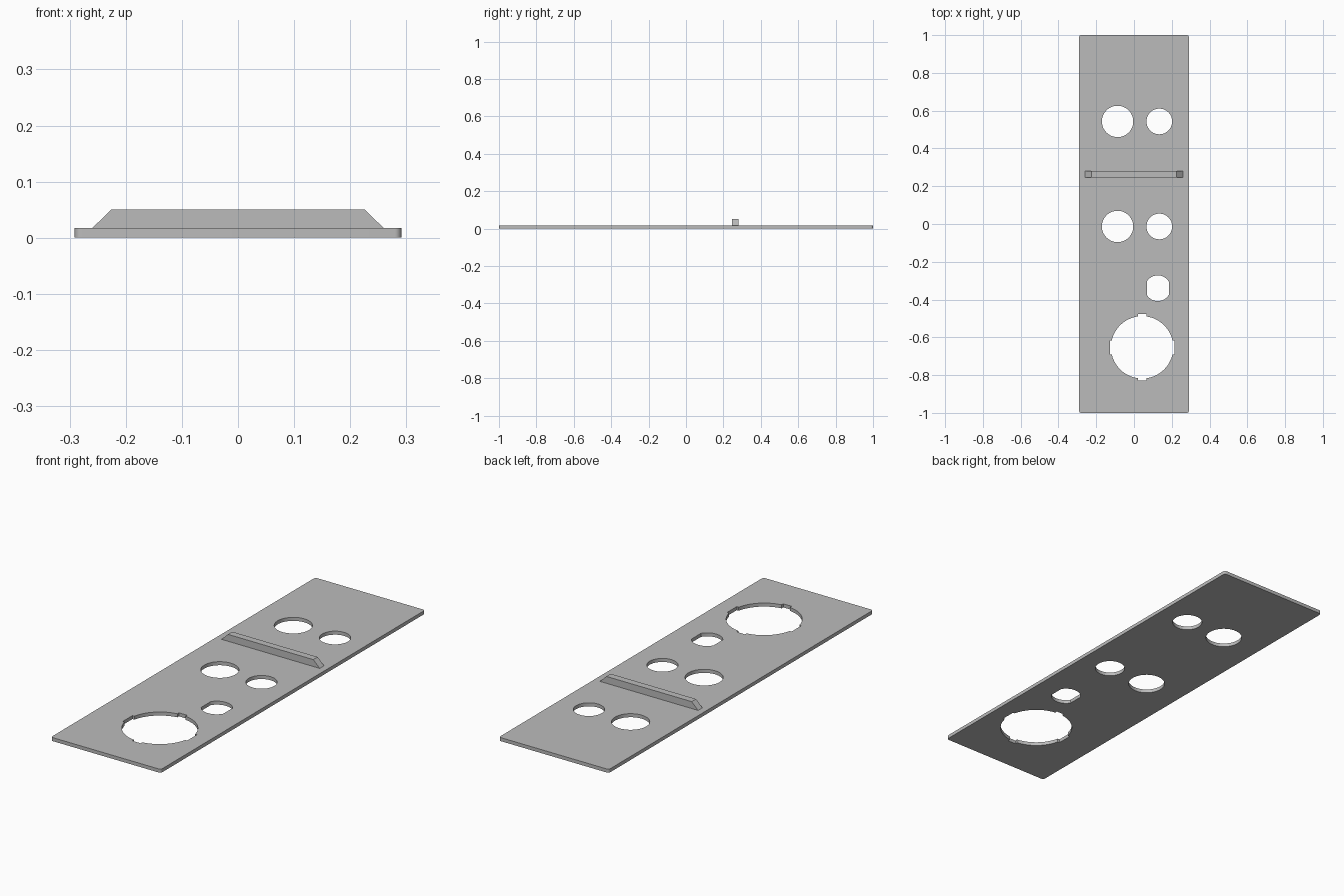
import bpy, bmesh
from math import pi, sin, cos, asin, sqrt
from mathutils import Vector, Matrix

cube = bpy.data.objects.get("Cube")
if cube:
    bpy.data.objects.remove(cube, do_unlink=True)

THICK = 0.017

grey = bpy.data.materials.new("plain grey")
grey.use_nodes = True
COLOUR = (0.5, 0.5, 0.5, 1)
grey.diffuse_color = COLOUR
grey.node_tree.nodes["Principled BSDF"].inputs["Base Color"].default_value = COLOUR


def arc(cx, cy, r, a0, a1, steps):
    return [(cx + r * cos(a0 + (a1 - a0) * i / steps),
             cy + r * sin(a0 + (a1 - a0) * i / steps)) for i in range(steps + 1)]


def circle(cx, cy, r, steps=64):
    return arc(cx, cy, r, 0, 2 * pi, steps)[:-1]


def rounded_rectangle(hx, hy, r):
    pts = []
    for i, (sx, sy) in enumerate([(1, 1), (-1, 1), (-1, -1), (1, -1)]):
        pts += arc(sx * (hx - r), sy * (hy - r), r, i * pi / 2, (i + 1) * pi / 2, 8)
    return pts


def flat_sided_circle(cx, cy, r, half_width):
    # Circle trimmed by a straight side on the left and right
    a = asin(sqrt(r * r - half_width ** 2) / r)
    return arc(cx, cy, r, a, pi - a, 20) + arc(cx, cy, r, pi + a, 2 * pi - a, 20)


def notched_circle(cx, cy, r, notches):
    # Circle with four square notches: (reach, half width) alternating x and y
    pts = []
    for k in range(4):
        reach, w = notches[k % 2]
        next_w = notches[(k + 1) % 2][1]
        quarter = [(reach, -w), (reach, w)]
        quarter += arc(0, 0, r, asin(w / r), pi / 2 - asin(next_w / r), 20)
        turn = Matrix.Rotation(k * pi / 2, 2)
        pts += [Vector((cx, cy)) + turn @ Vector(p) for p in quarter]
    return pts


def finish(obj):
    obj.data.materials.clear()
    obj.data.materials.append(grey)
    bpy.ops.object.select_all(action="DESELECT")
    obj.select_set(True)
    bpy.context.view_layer.objects.active = obj
    bpy.ops.object.shade_smooth_by_angle(angle=pi / 6)


# Panel plate: filled outline with the openings, extruded
loops = [rounded_rectangle(0.291, 1.0, 0.012)]
for y in (0.543, -0.013):
    loops += [circle(-0.087, y, 0.083), circle(0.134, y, 0.068)]
loops.append(flat_sided_circle(0.126, -0.34, 0.068, 0.058))
loops.append(notched_circle(0.043, -0.653, 0.165, [(0.171, 0.037), (0.176, 0.022)]))

curve = bpy.data.curves.new("panel_outline", "CURVE")
curve.dimensions = "2D"
curve.fill_mode = "BOTH"
curve.extrude = THICK / 2
for pts in loops:
    spline = curve.splines.new("POLY")
    spline.points.add(len(pts) - 1)
    for point, (x, y) in zip(spline.points, pts):
        point.co = (x, y, 0, 1)
    spline.use_cyclic_u = True
outline = bpy.data.objects.new("panel_outline", curve)
bpy.context.collection.objects.link(outline)
bpy.context.view_layer.update()

mesh = bpy.data.meshes.new_from_object(
    outline.evaluated_get(bpy.context.evaluated_depsgraph_get()))
bpy.data.objects.remove(outline, do_unlink=True)
bm = bmesh.new()
bm.from_mesh(mesh)
bmesh.ops.remove_doubles(bm, verts=bm.verts, dist=0.0001)
bmesh.ops.translate(bm, verts=bm.verts, vec=(0, 0, THICK / 2))
bmesh.ops.recalc_face_normals(bm, faces=bm.faces)
bm.to_mesh(mesh)
bm.free()
mesh.name = "panel_plate"
plate = bpy.data.objects.new("panel_plate", mesh)
bpy.context.collection.objects.link(plate)
finish(plate)

# Cross rib: trapezoid profile extruded along y
bm = bmesh.new()
profile = [(-0.26, THICK), (0.26, THICK), (0.226, 0.05), (-0.226, 0.05)]
face = bm.faces.new([bm.verts.new((x, 0.247, z)) for x, z in profile])
side = bmesh.ops.extrude_face_region(bm, geom=[face])["geom"]
bmesh.ops.translate(bm, vec=(0, 0.033, 0),
                    verts=[v for v in side if isinstance(v, bmesh.types.BMVert)])
bmesh.ops.recalc_face_normals(bm, faces=bm.faces)
rib_mesh = bpy.data.meshes.new("cross_rib")
bm.to_mesh(rib_mesh)
bm.free()
rib = bpy.data.objects.new("cross_rib", rib_mesh)
bpy.context.collection.objects.link(rib)
finish(rib)
